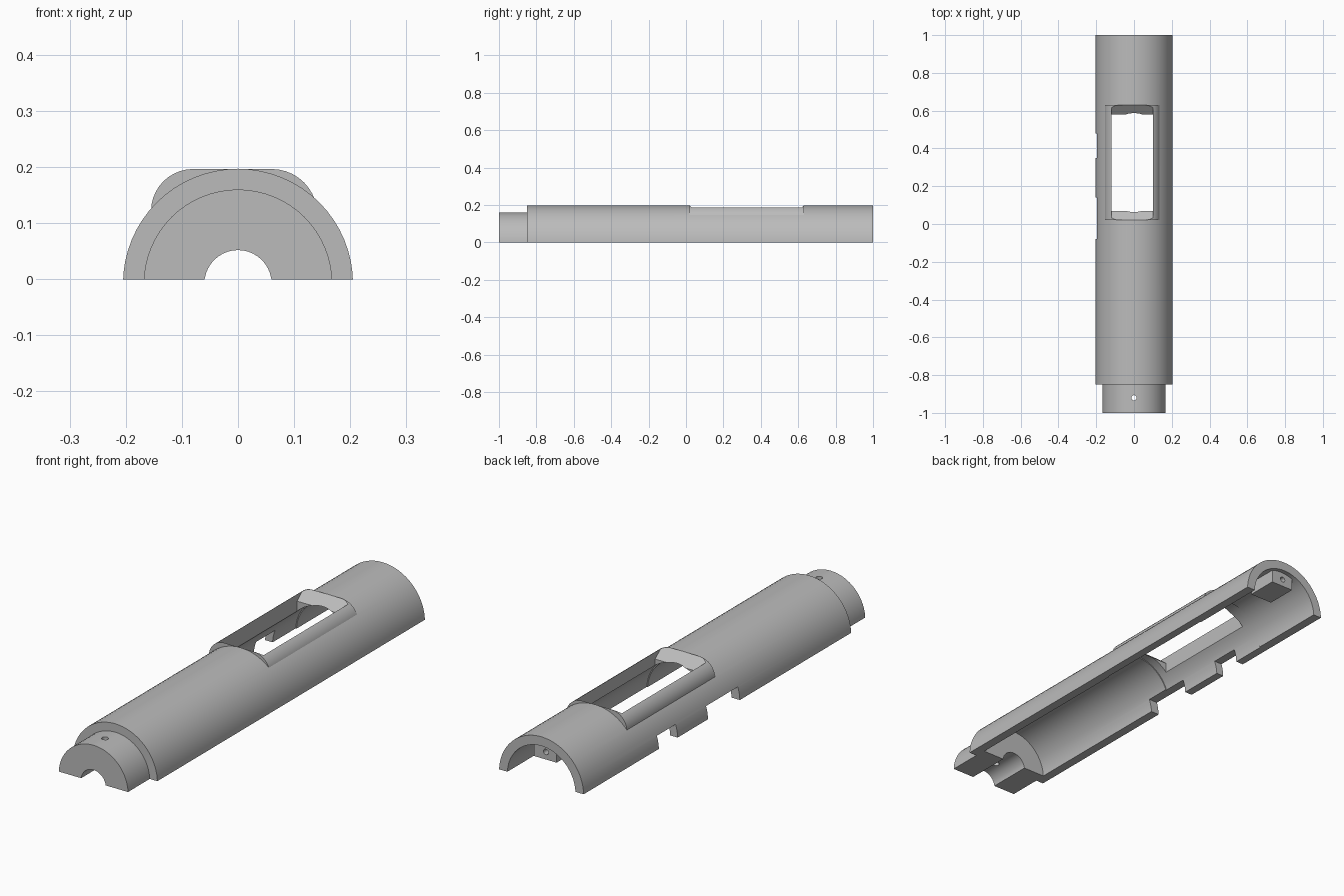
import bpy, bmesh, math

if "Cube" in bpy.data.objects:
    bpy.data.objects.remove(bpy.data.objects["Cube"], do_unlink=True)

AXIS_Z = -0.008          # tube axis sits just below the split plane
grey = bpy.data.materials.new("plain grey")
grey.use_nodes = True
grey.diffuse_color = (0.5, 0.5, 0.5, 1)
grey.node_tree.nodes["Principled BSDF"].inputs["Base Color"].default_value = (0.5, 0.5, 0.5, 1)


def arc(cx, cz, r, start, end, n):
    """Points on an arc, angles in degrees."""
    angles = [math.radians(start + (end - start) * i / n) for i in range(n + 1)]
    return [(cx + r * math.cos(a), cz + r * math.sin(a)) for a in angles]


def prism(name, outline, low, high, axis="Y"):
    """Extrude a closed 2D outline along one axis."""
    place = {"X": lambda a, b, t: (t, a, b),
             "Y": lambda a, b, t: (a, t, b),
             "Z": lambda a, b, t: (a, b, t)}[axis]
    bm = bmesh.new()
    face = bm.faces.new([bm.verts.new(place(a, b, low)) for a, b in outline])
    new = bmesh.ops.extrude_face_region(bm, geom=[face])["geom"]
    bmesh.ops.translate(bm, vec=place(0, 0, high - low),
                        verts=[v for v in new if isinstance(v, bmesh.types.BMVert)])
    bmesh.ops.recalc_face_normals(bm, faces=bm.faces)
    mesh = bpy.data.meshes.new(name)
    bm.to_mesh(mesh)
    bm.free()
    mesh.materials.append(grey)
    obj = bpy.data.objects.new(name, mesh)
    bpy.context.collection.objects.link(obj)
    return obj


def rod(name, r, y0, y1, x=0, z=AXIS_Z, n=64):
    return prism(name, arc(x, z, r, 0, 360, n)[:-1], y0, y1)


def box(name, x0, x1, y0, y1, z0, z1):
    return prism(name, [(x0, z0), (x1, z0), (x1, z1), (x0, z1)], y0, y1)


def combine(target, tool, operation):
    """Apply a boolean and discard the tool."""
    tool.hide_render = True
    mod = target.modifiers.new("shape", "BOOLEAN")
    mod.operation, mod.object, mod.solver = operation, tool, "EXACT"
    bpy.ops.object.select_all(action="DESELECT")
    bpy.context.view_layer.objects.active = target
    target.select_set(True)
    bpy.ops.object.modifier_apply(modifier=mod.name)
    bpy.data.objects.remove(tool, do_unlink=True)


# Outer tube, front plug and the square-shouldered window surround
shell = rod("half_tube_shell", 0.205, -0.85, 1)
surround = ([(-0.155, 0.0), (0.142, 0.0)]
            + arc(0.06, 0.115, 0.0815, 0, 90, 10)
            + arc(-0.08, 0.1215, 0.075, 90, 180, 10))
combine(shell, rod("front_plug", 0.168, -1, -0.7), "UNION")
combine(shell, prism("window_surround", surround, 0.02, 0.63), "UNION")

# Main bore, slightly wider chamber below the window, and plug bore
combine(shell, rod("main_bore", 0.165, -0.8, 1.1), "DIFFERENCE")
combine(shell, rod("chamber", 0.169, 0.03, 0.64), "DIFFERENCE")
combine(shell, rod("plug_bore", 0.06, -1.1, -0.7, n=40), "DIFFERENCE")

# Window with sloped ends
window = [(0.07, 0.05), (0.58, 0.05), (0.58, 0.155), (0.63, 0.197),
          (0.63, 0.3), (0.02, 0.3), (0.02, 0.197), (0.07, 0.155)]
combine(shell, prism("window", window, -0.12, 0.10, "X"), "DIFFERENCE")

# Notches in the lower edge of one side
for y0, y1 in ((-0.08, 0.14), (0.35, 0.48)):
    combine(shell, box("edge_notch", -0.3, -0.1, y0, y1, -0.1, 0.055), "DIFFERENCE")

# Rear lug under the roof with its hole
lug = box("rear_lug", -0.06, 0.05, 0.84, 0.98, 0.092, 0.175)
combine(lug, rod("lug_hole", 0.012, 0.7, 1.1, -0.008, 0.125, 20), "DIFFERENCE")
combine(shell, lug, "UNION")

# Pin hole through the plug
combine(shell, prism("pin_hole", arc(0, -0.92, 0.014, 0, 360, 20)[:-1], -0.1, 0.3, "Z"), "DIFFERENCE")

# Split plane
combine(shell, box("split_plane", -0.5, 0.5, -1.5, 1.5, -0.5, 0), "DIFFERENCE")

bpy.ops.object.select_all(action="DESELECT")
shell.select_set(True)
bpy.context.view_layer.objects.active = shell
bpy.ops.object.shade_smooth_by_angle(angle=math.radians(25))
